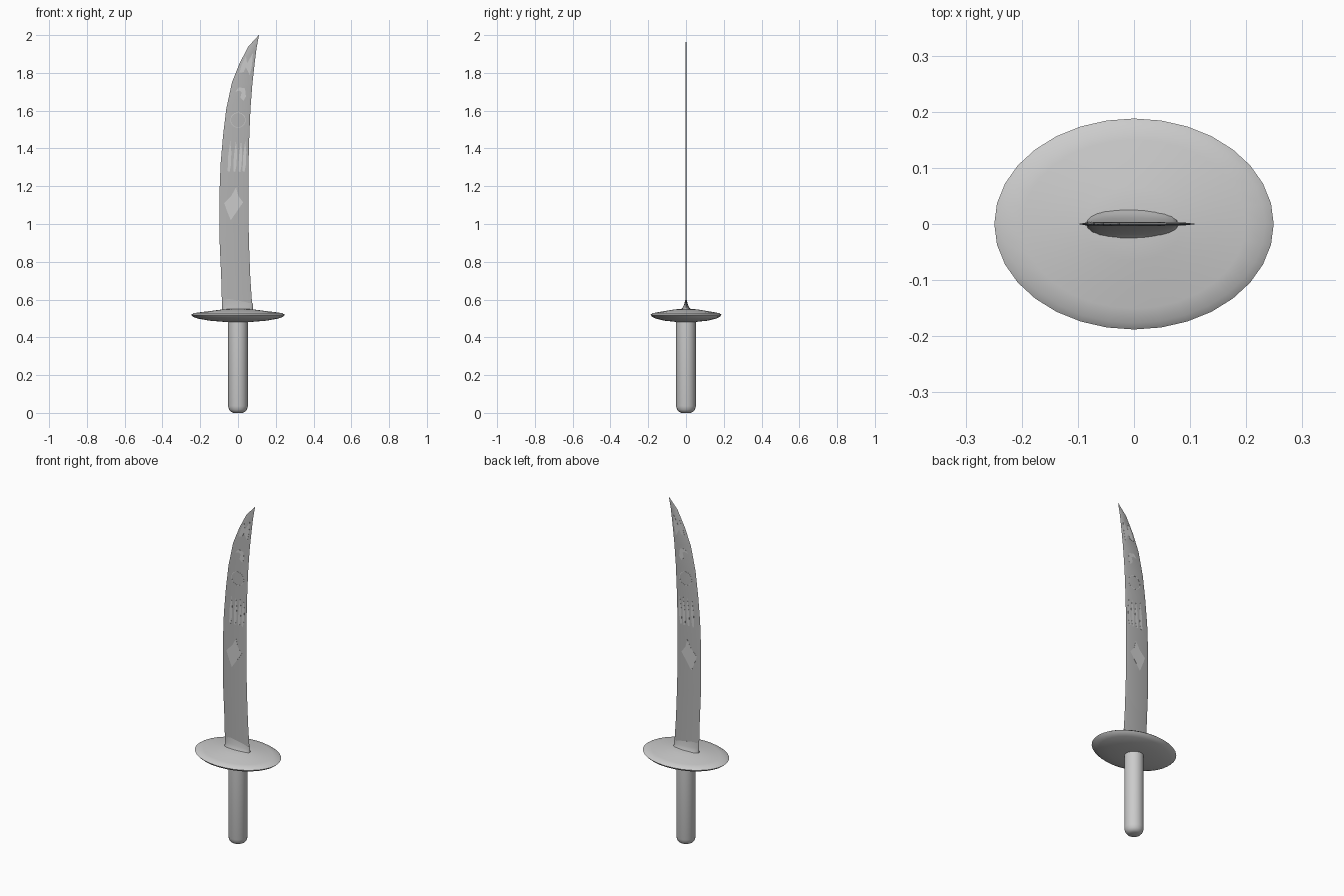
import bpy, bmesh, math

if "Cube" in bpy.data.objects:
    bpy.data.objects.remove(bpy.data.objects["Cube"])


def finish(name, bm, material=None, angle=35):
    bmesh.ops.remove_doubles(bm, verts=bm.verts, dist=1e-5)
    bmesh.ops.recalc_face_normals(bm, faces=bm.faces)
    mesh = bpy.data.meshes.new(name)
    bm.to_mesh(mesh)
    bm.free()
    ob = bpy.data.objects.new(name, mesh)
    bpy.context.collection.objects.link(ob)
    if material:
        mesh.materials.append(material)
    bpy.ops.object.select_all(action='DESELECT')
    ob.select_set(True)
    bpy.context.view_layer.objects.active = ob
    bpy.ops.object.shade_smooth_by_angle(angle=math.radians(angle))
    return ob


def loft(name, rings, material=None, angle=35):
    """Skin closed rings of equal length and cap both ends."""
    bm = bmesh.new()
    rows = [[bm.verts.new(p) for p in ring] for ring in rings]
    n = len(rows[0])
    for a, b in zip(rows, rows[1:]):
        for i in range(n):
            j = (i + 1) % n
            bm.faces.new((a[i], a[j], b[j], b[i]))
    bm.faces.new(rows[0])
    bm.faces.new(rows[-1])
    return finish(name, bm, material, angle)


def ellipse(rx, ry, z, n):
    return [(rx * math.cos(2 * math.pi * i / n), ry * math.sin(2 * math.pi * i / n), z)
            for i in range(n)]


def inlay(name, outline, half=0.0036):
    """Flat decoration showing on both faces of the blade."""
    loft(name, [[(x, y, z) for x, z in outline] for y in (-half, half)])


steel = bpy.data.materials.new("dark_steel")
steel.diffuse_color = (0.45, 0.45, 0.45, 1)
steel.use_nodes = True
steel.node_tree.nodes["Principled BSDF"].inputs["Base Color"].default_value = steel.diffuse_color

# Handle with rounded pommel
loft("handle", [ellipse(r, r, z, 24) for r, z in
     [(0.025, 0.0), (0.038, 0.006), (0.047, 0.017), (0.052, 0.036), (0.052, 0.495)]])

# Oval guard
loft("guard", [ellipse(0.249 * f, 0.188 * f, z, 32) for f, z in
     [(0.3, 0.482), (0.6, 0.488), (0.85, 0.499), (0.95, 0.508), (1, 0.519),
      (0.94, 0.528), (0.8, 0.533), (0.6, 0.539), (0.35, 0.547), (0.2, 0.55)]])

# Blade: back edge (x, z) and cutting edge (x, z) per section
sections = [(-0.084, 0.54, 0.077, 0.54), (-0.089, 0.72, 0.065, 0.72),
            (-0.097, 0.90, 0.058, 0.90), (-0.099, 1.05, 0.055, 1.05),
            (-0.097, 1.19, 0.055, 1.19), (-0.092, 1.32, 0.056, 1.33),
            (-0.079, 1.47, 0.060, 1.47), (-0.062, 1.61, 0.066, 1.61),
            (-0.032, 1.75, 0.076, 1.74), (0.008, 1.85, 0.087, 1.84),
            (0.055, 1.94, 0.098, 1.93), (0.109, 1.999, 0.111, 2.0)]
rings = []
for xl, zl, xr, zr in sections:
    t = min(0.003, (xr - xl) * 0.05)
    rings.append([(xl + (xr - xl) * f, y, zl + (zr - zl) * f) for f, y in
                  [(0, 0), (0.1, -t), (0.9, -t), (1, 0), (0.9, t), (0.1, t)]])
loft("blade", rings, steel, 25)

# Flared collar where the blade meets the guard
collar = []
for half, zl, zr in [(0.034, 0.543, 0.543), (0.02, 0.556, 0.552),
                     (0.011, 0.575, 0.563), (0.0035, 0.61, 0.58)]:
    ring = []
    for i in range(24):
        a = 2 * math.pi * i / 24
        f = 0.5 + 0.5 * math.cos(a)
        ring.append((-0.085 + 0.164 * f, half * math.sin(a), zl + (zr - zl) * f))
    collar.append(ring)
loft("collar", collar, steel, 50)

# Blade decorations
inlay("diamond_inlay", [(-0.01, 1.195), (0.001, 1.15), (0.027, 1.115), (-0.038, 1.02),
                        (-0.055, 1.06), (-0.073, 1.11), (-0.035, 1.15)])
for i, x in enumerate((-0.046, -0.016, 0.011, 0.033)):
    inlay(f"slash_inlay_{i + 1}", [(x + 0.005, 1.44), (x + 0.011, 1.38), (x + 0.008, 1.31),
                                   (x + 0.001, 1.275), (x - 0.009, 1.28), (x - 0.006, 1.36)])
inlay("hook_inlay", [(-0.016, 1.70), (0.005, 1.724), (0.037, 1.718), (0.042, 1.675),
                     (0.029, 1.652), (0.012, 1.67), (0.02, 1.697), (0.008, 1.706)])
inlay("flame_inlay", [(0.079, 1.905), (0.074, 1.84), (0.063, 1.787), (0.042, 1.83),
                      (0.03, 1.805), (0.007, 1.80), (0.021, 1.847), (0.042, 1.888), (0.048, 1.85)])

# Thin ring decoration
bm = bmesh.new()
N = 32
loops = [[bm.verts.new((r * math.cos(2 * math.pi * i / N), y, 1.55 + r * math.sin(2 * math.pi * i / N)))
          for i in range(N)] for r, y in
         [(0.0405, -0.0036), (0.0405, 0.0036), (0.0375, 0.0036), (0.0375, -0.0036)]]
for k in range(4):
    a, b = loops[k], loops[(k + 1) % 4]
    for i in range(N):
        j = (i + 1) % N
        bm.faces.new((a[i], a[j], b[j], b[i]))
finish("ring_inlay", bm)
